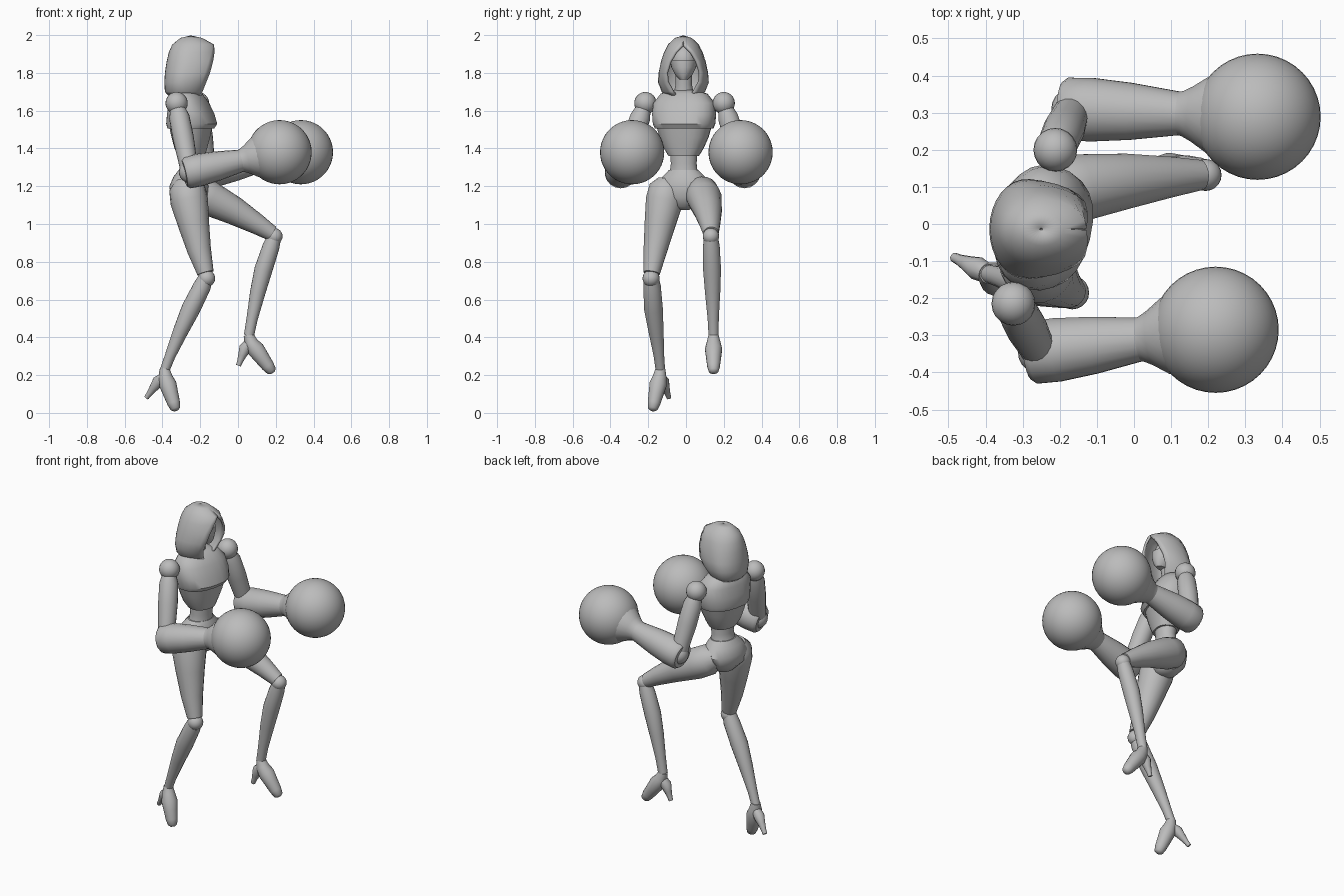
import bpy, bmesh, math
from mathutils import Vector, Quaternion

cube = bpy.data.objects.get("Cube")
if cube:
    bpy.data.objects.remove(cube)

grey = bpy.data.materials.new("plain_grey")
grey.use_nodes = True
COLOUR = (0.5, 0.5, 0.5, 1)
grey.diffuse_color = COLOUR
for node in grey.node_tree.nodes:
    if node.type == 'BSDF_PRINCIPLED':
        node.inputs["Base Color"].default_value = COLOUR


def finish(name, bm, angle=40):
    bmesh.ops.remove_doubles(bm, verts=bm.verts, dist=0.0005)
    bmesh.ops.recalc_face_normals(bm, faces=bm.faces)
    mesh = bpy.data.meshes.new(name)
    bm.to_mesh(mesh)
    bm.free()
    mesh.materials.append(grey)
    obj = bpy.data.objects.new(name, mesh)
    bpy.context.collection.objects.link(obj)
    bpy.ops.object.select_all(action='DESELECT')
    obj.select_set(True)
    bpy.context.view_layer.objects.active = obj
    bpy.ops.object.shade_smooth_by_angle(angle=math.radians(angle))
    return obj


def skin(name, rings, closed=True, caps=True, angle=40):
    """Bridge a stack of equal-sized point rings."""
    bm = bmesh.new()
    rows = [[bm.verts.new(p) for p in ring] for ring in rings]
    n = len(rows[0])
    for a, b in zip(rows, rows[1:]):
        for i in range(n if closed else n - 1):
            j = (i + 1) % n
            bm.faces.new((a[i], a[j], b[j], b[i]))
    if caps:
        bm.faces.new(rows[0])
        bm.faces.new(rows[-1])
    return finish(name, bm, angle)


def limb(name, stations, sides=18, flat=1.0):
    """Round tube through (x, y, z, radius) stations; flat squeezes it sideways."""
    pts = [Vector(s[:3]) for s in stations]
    rings = []
    for k, s in enumerate(stations):
        way = (pts[min(k + 1, len(pts) - 1)] - pts[max(k - 1, 0)]).normalized()
        side = way.cross(Vector((0, 1, 0))).normalized()
        other = way.cross(side)
        rings.append([pts[k] + s[3] * (side * math.cos(t) + other * flat * math.sin(t))
                      for t in (math.tau * i / sides for i in range(sides))])
    return skin(name, rings)


def body(name, stations, turn=0, sides=24, power=0.85):
    """Upright loft of (z, x, y, half depth, half width) stations turned about z."""
    spin = Quaternion((0, 0, 1), math.radians(turn))
    rings = []
    for z, x, y, rx, ry in stations:
        ring = []
        for i in range(sides):
            t = math.tau * i / sides
            c, s = math.cos(t), math.sin(t)
            p = Vector((rx * math.copysign(abs(c) ** power, c),
                        ry * math.copysign(abs(s) ** power, s), 0))
            ring.append(spin @ p + Vector((x, y, z)))
        rings.append(ring)
    return skin(name, rings)


def ball(name, centre, r, scale=(1, 1, 1), segments=20):
    bm = bmesh.new()
    bmesh.ops.create_uvsphere(bm, u_segments=segments, v_segments=segments // 2 + 2, radius=r)
    bmesh.ops.scale(bm, vec=scale, verts=bm.verts)
    bmesh.ops.translate(bm, vec=centre, verts=bm.verts)
    return finish(name, bm, 60)


# Torso, slightly turned to the model's right
TURN = -14
body("chest", [
    (1.71, -.28, -.01, .045, .06), (1.69, -.27, -.01, .075, .125),
    (1.64, -.26, -.01, .10, .165), (1.58, -.25, -.01, .12, .17),
    (1.53, -.245, -.01, .13, .165), (1.505, -.25, -.01, .118, .155)], TURN)
body("ribcage", [
    (1.53, -.25, -.01, .112, .15), (1.46, -.25, -.01, .098, .13),
    (1.40, -.25, -.012, .083, .105), (1.36, -.245, -.012, .068, .08)], TURN)
body("waist", [
    (1.40, -.245, -.012, .062, .075), (1.32, -.245, -.012, .056, .069),
    (1.27, -.25, -.012, .062, .075), (1.22, -.26, -.012, .08, .10)], TURN, power=1)
body("pelvis", [
    (1.285, -.25, -.012, .064, .08), (1.25, -.255, -.012, .085, .115),
    (1.20, -.26, -.012, .10, .15), (1.14, -.26, -.012, .095, .13),
    (1.09, -.25, -.012, .06, .06), (1.075, -.25, -.012, .03, .03)], TURN, power=1)
body("neck", [(1.66, -.28, -.012, .055, .06), (1.74, -.27, -.012, .042, .043),
              (1.84, -.25, -.012, .045, .045)], power=1)

# Head: face, lower mask and open hood
ball("face", (-.255, -.012, 1.865), .08, (.95, .85, 1.05))
body("lower_face_mask", [
    (1.865, -.245, -.012, .083, .073), (1.83, -.24, -.012, .08, .066),
    (1.79, -.232, -.012, .066, .046), (1.765, -.22, -.012, .04, .022)], power=1)

# Hood stations: z, back x, front edge x, half width, half opening
HOOD = [(1.997, -.255, -.245, .005, 0), (1.985, -.305, -.19, .045, 0),
        (1.95, -.348, -.127, .082, .003), (1.91, -.366, -.124, .102, .042),
        (1.86, -.378, -.132, .119, .074), (1.80, -.387, -.148, .131, .093),
        (1.75, -.39, -.168, .135, .088), (1.70, -.387, -.188, .115, .06),
        (1.68, -.37, -.195, .10, .045)]
rings = []
for z, back, front, half, gap in HOOD:
    start = math.asin(gap / half)
    mid = (back + front) / 2 - .01 * (half > .05)
    ring = []
    for i in range(25):
        t = start + (math.tau - 2 * start) * i / 24
        c = math.cos(t)
        depth = (front - mid) / math.cos(start) if c > 0 else mid - back
        ring.append(Vector((mid + depth * c, -.014 + half * math.sin(t), z)))
    rings.append(ring)
hood = skin("hood", rings, closed=False, caps=False, angle=50)
thick = hood.modifiers.new("cloth_thickness", 'SOLIDIFY')
thick.thickness = .014
thick.offset = -1


# Arms with bell-shaped forearms and round gloves
def arm(side, shoulder, elbow, glove):
    s, e, g = Vector(shoulder), Vector(elbow), Vector(glove)
    ball(side + "_shoulder", s, .059)

    def along(a, b, spec):
        return [(*a.lerp(b, f), r) for f, r in spec]

    limb(side + "_upper_arm", along(s, e, [(.08, .04), (.2, .054), (.5, .056), (.8, .05), (1, .048)]))
    ball(side + "_elbow", e, .058)
    way = (g - e).normalized()
    reach = (g - e).length
    limb(side + "_forearm", along(e - way * .03, g, [
        (0, .072), (.03, .085), (.15, .087), (.35, .078), (.62, .058)]))
    cuff = 1 - .205 / reach
    limb(side + "_glove_cuff", along(e, g, [
        (cuff - .03, .058), (cuff, .062), (cuff + .05, .075),
        (cuff + .14, .105), (cuff + .24, .12)]))
    ball(side + "_glove", g, .17, segments=40)


arm("right", (-.325, -.215, 1.64), (-.255, -.345, 1.275), (.22, -.285, 1.38))
arm("left", (-.212, .20, 1.64), (-.165, .31, 1.275), (.333, .289, 1.38))

# Legs
limb("right_thigh", [
    (-.275, -.09, 1.23, .06), (-.27, -.10, 1.19, .095), (-.258, -.115, 1.12, .10),
    (-.235, -.138, 1.0, .083), (-.205, -.163, .86, .063), (-.172, -.182, .74, .044)])
ball("right_knee", (-.166, -.185, .712), .045)
limb("right_shin", [
    (-.165, -.185, .73, .036), (-.19, -.18, .67, .047), (-.25, -.172, .55, .05),
    (-.305, -.158, .43, .04), (-.36, -.143, .30, .028), (-.39, -.135, .22, .025)])
limb("left_thigh", [
    (-.26, .07, 1.19, .06), (-.22, .08, 1.17, .09), (-.15, .098, 1.135, .092),
    (-.02, .116, 1.07, .075), (.10, .127, 1.0, .055), (.18, .132, .95, .041)])
ball("left_knee", (.193, .132, .935), .043)
limb("left_shin", [
    (.198, .132, .95, .034), (.175, .134, .88, .045), (.135, .138, .76, .048),
    (.105, .141, .64, .041), (.075, .144, .50, .030), (.058, .146, .41, .027)])


# High-heeled feet, each given by its ankle, toe and heel tip
def foot(side, ankle, toe, heel):
    a, t, h = Vector(ankle), Vector(toe), Vector(heel)
    drop = a.lerp(h, .35)
    spec = [(a + Vector((0, 0, .025)), .026), (a.lerp(t, .1), .037), (a.lerp(t, .3), .046),
            (a.lerp(t, .55), .040), (a.lerp(t, .8), .034), (a.lerp(t, .95), .026), (t, .012)]
    limb(side + "_foot", [(*p, r) for p, r in spec])
    back = [(a.lerp(t, .08), .025), (drop, .032), (a.lerp(h, .62), .022),
            (a.lerp(h, .85), .015), (h, .013)]
    limb(side + "_heel", [(*p, r) for p, r in back], sides=10)


foot("right", (-.39, -.135, .21), (-.328, -.178, .012), (-.485, -.09, .08))
foot("left", (.055, .146, .39), (.185, .146, .212), (.002, .146, .25))
